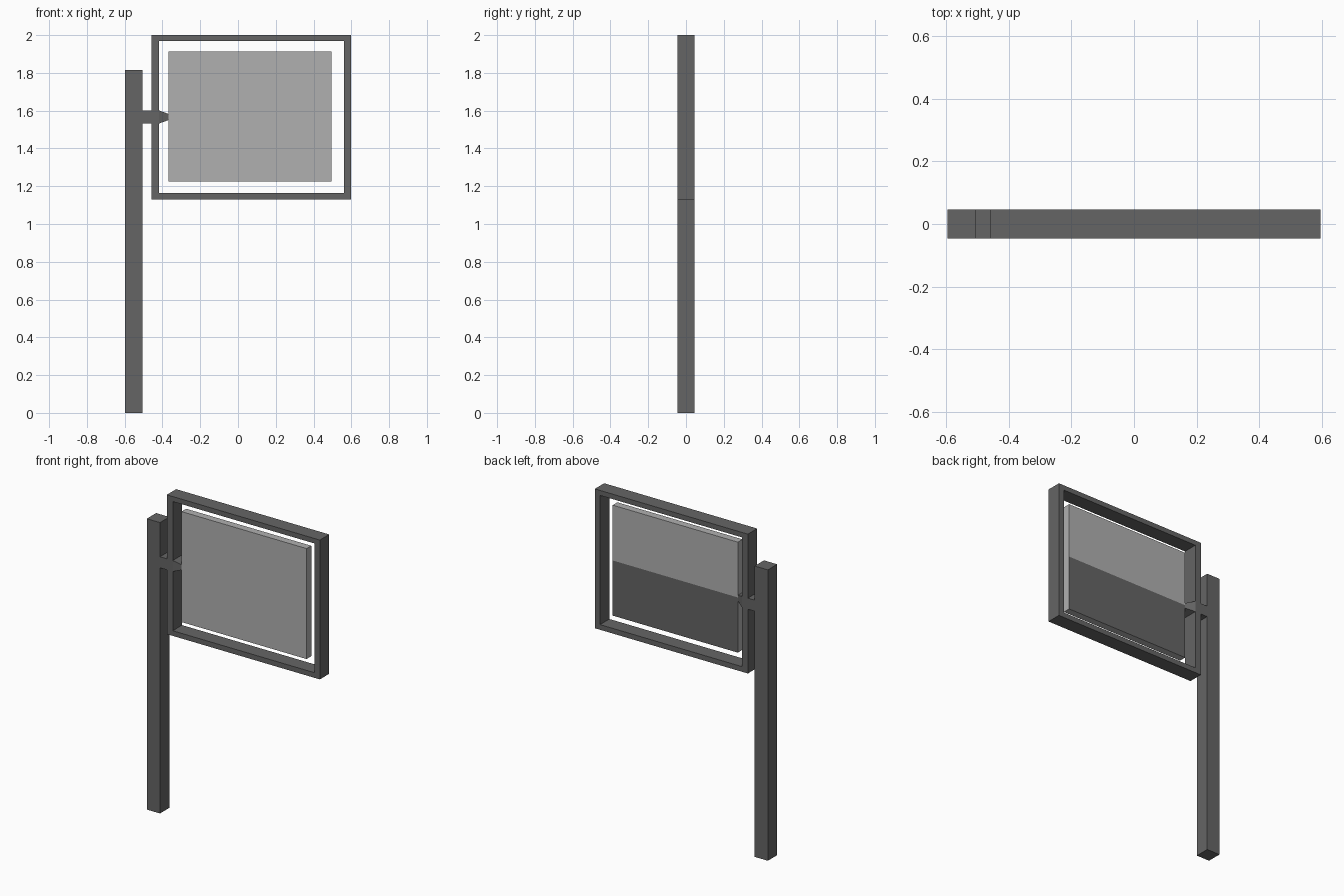
import bpy
import bmesh

cube = bpy.data.objects.get("Cube")
if cube:
    bpy.data.objects.remove(cube, do_unlink=True)

D = 0.046                       # half depth of post and frame
PANEL_Y = (-0.031, 0.015)       # front and back of the panel


def make_material(name, value):
    mat = bpy.data.materials.new(name)
    mat.use_nodes = True
    colour = (value, value, value, 1)
    mat.diffuse_color = colour
    mat.node_tree.nodes["Principled BSDF"].inputs["Base Color"].default_value = colour
    return mat


dark = make_material("dark grey metal", 0.13)
light = make_material("light grey panel", 0.434)


def finish(name, bm, *mats):
    bmesh.ops.recalc_face_normals(bm, faces=bm.faces)
    mesh = bpy.data.meshes.new(name)
    bm.to_mesh(mesh)
    bm.free()
    for m in mats:
        mesh.materials.append(m)
    obj = bpy.data.objects.new(name, mesh)
    bpy.context.collection.objects.link(obj)
    return obj


def rect_loop(bm, x, ys, zs):
    """Rectangle of vertices lying in a plane of constant x."""
    return [bm.verts.new((x, ys[i], zs[j])) for i, j in ((0, 0), (1, 0), (1, 1), (0, 1))]


def prism(a, b):
    """Closed solid between two rectangles, each given as (x, ys, zs)."""
    bm = bmesh.new()
    la, lb = rect_loop(bm, *a), rect_loop(bm, *b)
    bm.faces.new(la)
    bm.faces.new(lb)
    for i in range(4):
        j = (i + 1) % 4
        bm.faces.new((la[i], la[j], lb[j], lb[i]))
    return bm


def box(xs, ys, zs):
    return prism((xs[0], ys, zs), (xs[1], ys, zs))


# Upright post and the arm that carries the frame
finish("post", box((-0.597, -0.506), (-D, D), (0, 1.814)), dark)
finish("arm", box((-0.506, -0.459), (-D, D), (1.532, 1.601)), dark)

# Tapered bracket from the frame to the panel edge
finish("panel_bracket", prism((-0.418, (-D, D), (1.532, 1.601)),
                              (-0.368, PANEL_Y, (1.55, 1.583))), dark)

# Rectangular frame: a flat ring extruded through its depth
bm = bmesh.new()
loops = []
for x0, x1, z0, z1 in ((-0.459, 0.597, 1.131, 2.0), (-0.418, 0.561, 1.163, 1.969)):
    loops.append([bm.verts.new((x, -D, z)) for x, z in ((x0, z0), (x1, z0), (x1, z1), (x0, z1))])
outer, inner = loops
ring = [bm.faces.new((outer[i], outer[(i + 1) % 4], inner[(i + 1) % 4], inner[i])) for i in range(4)]
geom = bmesh.ops.extrude_face_region(bm, geom=ring, use_keep_orig=True)["geom"]
bmesh.ops.translate(bm, vec=(0, 2 * D, 0),
                    verts=[v for v in geom if isinstance(v, bmesh.types.BMVert)])
finish("frame", bm, dark)

# Panel, with the lower half of its back in dark grey
SPLIT = 1.569
bm = box((-0.368, 0.495), PANEL_Y, (1.225, 1.914))
bmesh.ops.bisect_plane(bm, geom=bm.verts[:] + bm.edges[:] + bm.faces[:],
                       plane_co=(0, 0, SPLIT), plane_no=(0, 0, 1))
bmesh.ops.recalc_face_normals(bm, faces=bm.faces)
for f in bm.faces:
    f.normal_update()
    if f.normal.y > 0.9 and f.calc_center_median().z < SPLIT:
        f.material_index = 1
finish("panel", bm, light, dark)
